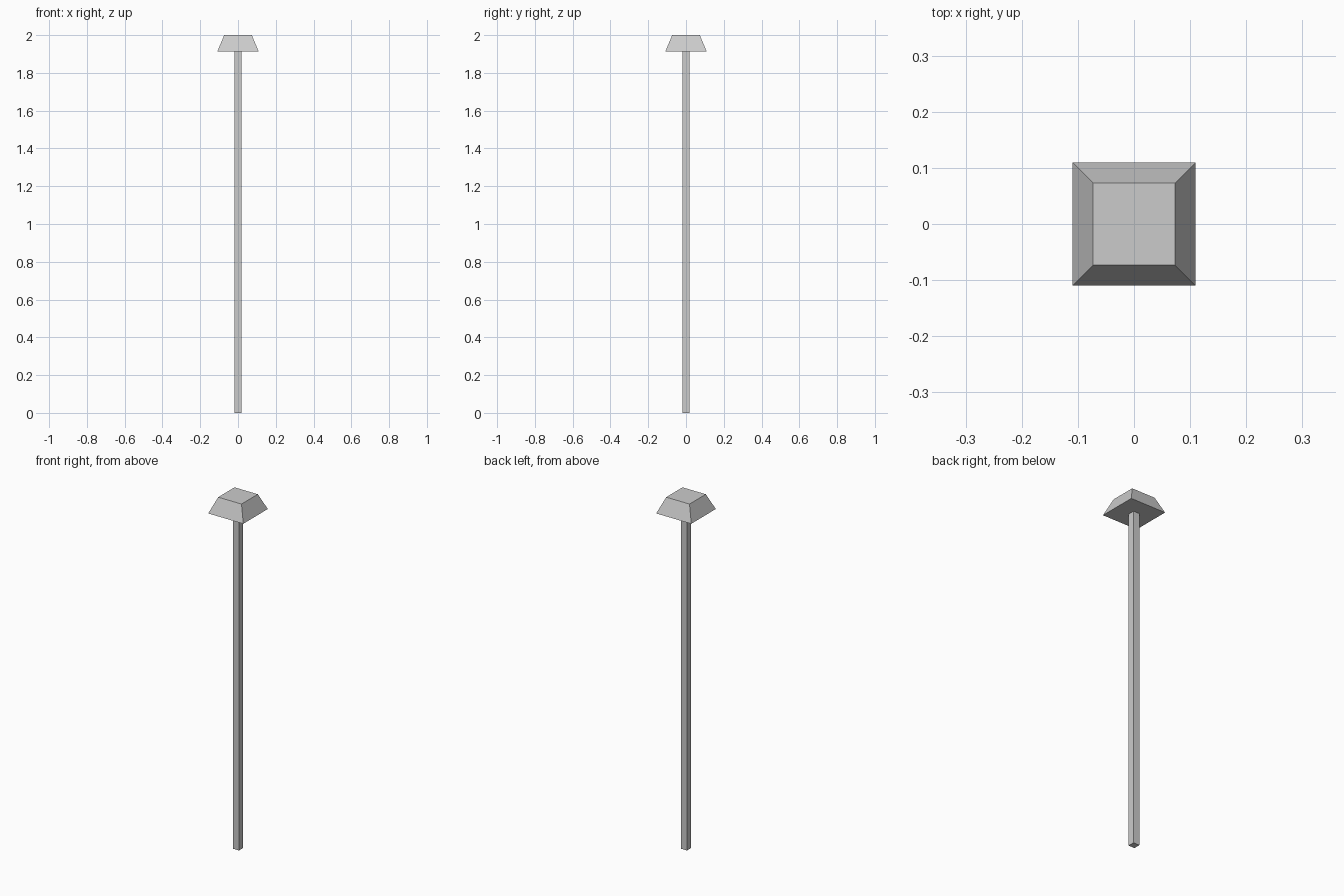
import bpy
import bmesh

if "Cube" in bpy.data.objects:
    bpy.data.objects.remove(bpy.data.objects["Cube"])


def square_frustum(name, z0, z1, half0, half1):
    """Four-sided solid with a square bottom and a square top."""
    bm = bmesh.new()
    bmesh.ops.create_cube(bm, size=2)
    for v in bm.verts:
        top = v.co.z > 0
        half = half1 if top else half0
        v.co.x *= half
        v.co.y *= half
        v.co.z = z1 if top else z0
    mesh = bpy.data.meshes.new(name)
    bm.to_mesh(mesh)
    bm.free()
    obj = bpy.data.objects.new(name, mesh)
    bpy.context.collection.objects.link(obj)
    return obj


# Slim square pole
square_frustum("pole", 0, 1.912, 0.019, 0.019)

# Tapered cap on top of the pole
square_frustum("cap", 1.912, 2.0, 0.11, 0.073)
